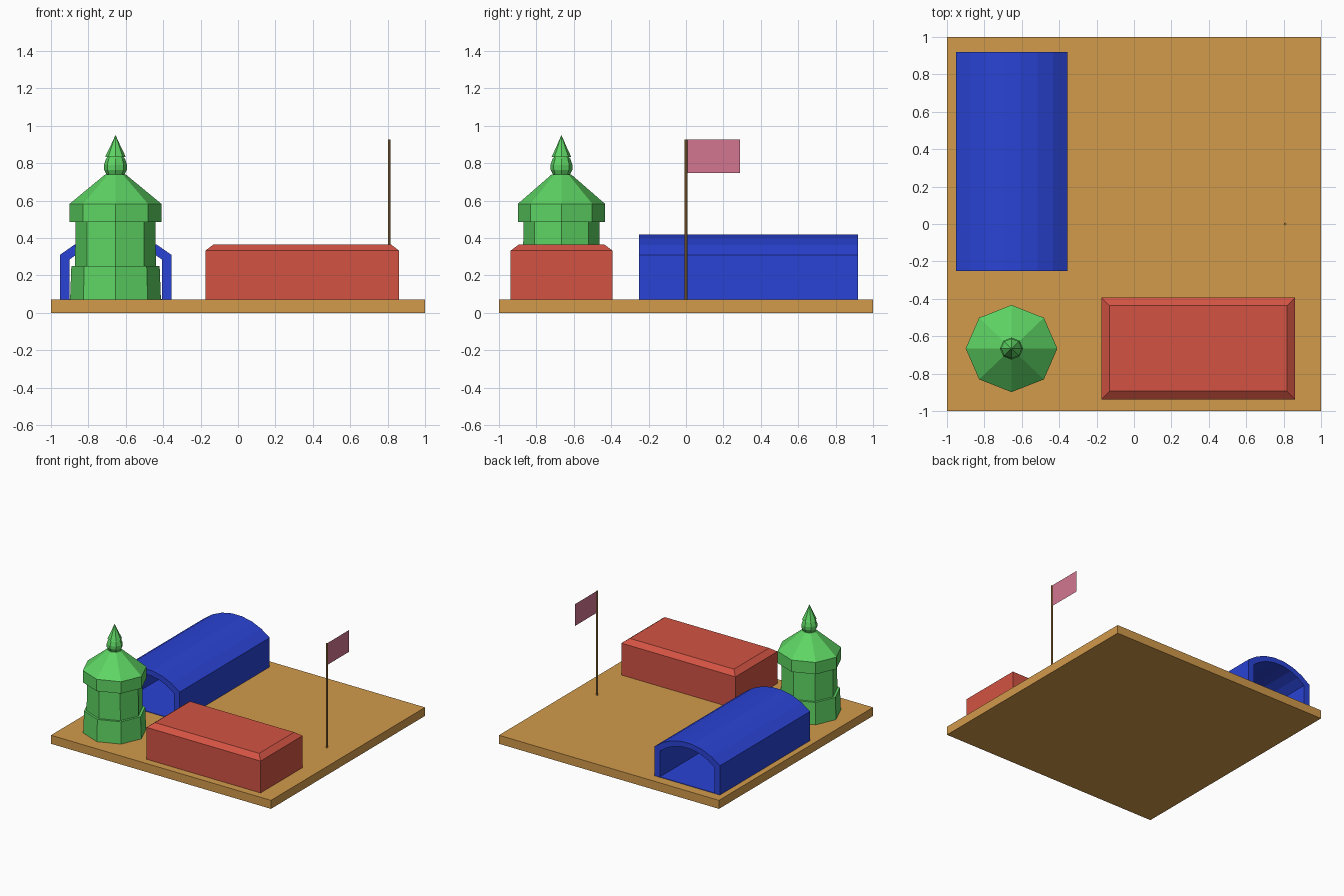
import bpy, bmesh, math

if "Cube" in bpy.data.objects:
    bpy.data.objects.remove(bpy.data.objects["Cube"])


def material(name, rgb):
    m = bpy.data.materials.new(name)
    m.diffuse_color = tuple(c ** 2.2 for c in rgb) + (1,)
    m.use_nodes = True
    m.node_tree.nodes["Principled BSDF"].inputs["Base Color"].default_value = m.diffuse_color
    return m


TAN = material("tan", (0.82, 0.60, 0.30))
RED = material("red", (0.82, 0.33, 0.27))
GREEN = material("green", (0.37, 0.83, 0.39))
BLUE = material("blue", (0.18, 0.27, 0.83))
PINK = material("pink", (0.82, 0.46, 0.56))
WOOD = material("pole_wood", (0.70, 0.52, 0.28))


def finish(name, bm, mat):
    bmesh.ops.recalc_face_normals(bm, faces=bm.faces)
    me = bpy.data.meshes.new(name)
    bm.to_mesh(me)
    bm.free()
    me.materials.append(mat)
    ob = bpy.data.objects.new(name, me)
    bpy.context.collection.objects.link(ob)
    return ob


def loft(name, rings, mat):
    """Skin a stack of equal-sized point rings and cap both ends."""
    bm = bmesh.new()
    loops = [[bm.verts.new(p) for p in ring] for ring in rings]
    n = len(loops[0])
    for a, b in zip(loops, loops[1:]):
        for i in range(n):
            j = (i + 1) % n
            bm.faces.new((a[i], a[j], b[j], b[i]))
    bm.faces.new(loops[0])
    bm.faces.new(loops[-1])
    bmesh.ops.remove_doubles(bm, verts=bm.verts, dist=1e-5)
    return finish(name, bm, mat)


def rect(x0, x1, y0, y1, z, inset=0):
    x0, x1, y0, y1 = x0 + inset, x1 - inset, y0 + inset, y1 - inset
    return [(x0, y0, z), (x1, y0, z), (x1, y1, z), (x0, y1, z)]


def turned(name, cx, cy, profile, mat, sides=8, squash=1.0):
    """Faceted turned part from (radius, z) pairs."""
    rings = [[(cx + max(r, 1e-4) * math.cos(2 * math.pi * i / sides),
               cy + squash * max(r, 1e-4) * math.sin(2 * math.pi * i / sides), z)
              for i in range(sides)] for r, z in profile]
    return loft(name, rings, mat)


G = 0.07  # top of the base board

# Base board
loft("base_board", [rect(-1, 1, -1, 1, 0), rect(-1, 1, -1, 1, G)], TAN)

# Red hall with chamfered roof edge
hall = (-0.175, 0.862, -0.938, -0.392)
loft("red_hall", [rect(*hall, G), rect(*hall, 0.332), rect(*hall, 0.366, 0.045)], RED)


# Blue barrel-vaulted shed, open at both ends
def arch(half, spring, crown, y, segs=7, cx=-0.654):
    rise = crown - spring
    rad = (half ** 2 + rise ** 2) / (2 * rise)
    a = math.asin(half / rad)
    pts = [(cx - half, y, G)]
    for i in range(segs + 1):
        t = -a + 2 * a * i / segs
        pts.append((cx + rad * math.sin(t), y, crown - rad + rad * math.cos(t)))
    return pts + [(cx + half, y, G)]


def shed_section(y):
    return arch(0.298, 0.31, 0.421, y) + arch(0.247, 0.285, 0.378, y)[::-1]


loft("vaulted_shed", [shed_section(-0.25), shed_section(0.92)], BLUE)
loft("shed_floor", [rect(-0.905, -0.403, -0.25, 0.92, G - 0.005),
                    rect(-0.905, -0.403, -0.25, 0.92, G + 0.004)], BLUE)

# Green octagonal tower
TX, TY, SQ = -0.655, -0.666, 0.95
for name, profile in {
    "tower_plinth": [(0.243, G), (0.236, 0.25), (0.21, 0.25)],
    "tower_shaft": [(0.216, 0.24), (0.214, 0.495)],
    "tower_roof": [(0.21, 0.486), (0.245, 0.486), (0.245, 0.583), (0.055, 0.74)],
    "tower_finial": [(0.045, 0.735), (0.061, 0.765), (0.062, 0.79), (0.05, 0.825),
                     (0.042, 0.832), (0.056, 0.832), (0.03, 0.885), (0, 0.951)],
}.items():
    turned(name, TX, TY, profile, GREEN, 8, SQ)

# Flagpole and flag
turned("flagpole", 0.808, 0, [(0.007, G), (0.007, 0.926)], WOOD)
bm = bmesh.new()
bm.faces.new([bm.verts.new((0.808, y, z)) for y, z in
              ((0, 0.747), (0.288, 0.747), (0.288, 0.926), (0, 0.926))])
finish("flag", bm, PINK)
